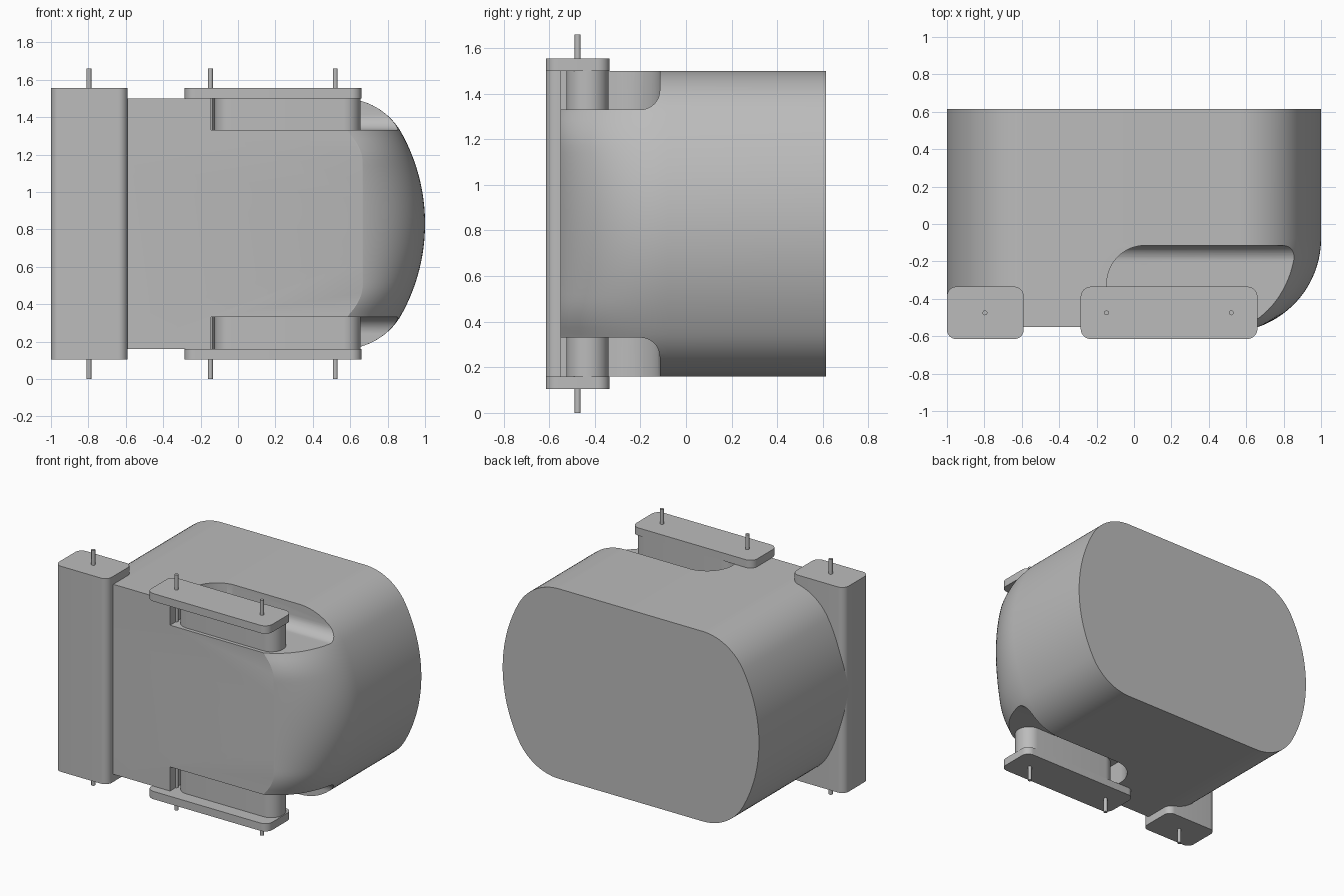
import bpy, bmesh, math
from mathutils import Vector

if "Cube" in bpy.data.objects:
    bpy.data.objects.remove(bpy.data.objects["Cube"])

MID = 0.83        # height of the mirror plane
HALF = 0.67       # half height of the housing
FRONT, BACK = -0.55, 0.615

grey = bpy.data.materials.new("plain grey")
grey.use_nodes = True
grey.diffuse_color = (0.5, 0.5, 0.5, 1)
grey.node_tree.nodes["Principled BSDF"].inputs["Base Color"].default_value = (0.5, 0.5, 0.5, 1)


def finish(name, bm, smooth=True):
    bmesh.ops.recalc_face_normals(bm, faces=bm.faces)
    mesh = bpy.data.meshes.new(name)
    bm.to_mesh(mesh)
    bm.free()
    mesh.materials.append(grey)
    obj = bpy.data.objects.new(name, mesh)
    bpy.context.collection.objects.link(obj)
    if smooth:
        shade(obj)
    return obj


def shade(obj):
    bpy.ops.object.select_all(action='DESELECT')
    obj.select_set(True)
    bpy.context.view_layer.objects.active = obj
    bpy.ops.object.shade_smooth_by_angle(angle=math.radians(25))


def loft(rings):
    """Skin a list of equal-length closed rings and cap both ends."""
    bm = bmesh.new()
    rows = [[bm.verts.new(p) for p in ring] for ring in rings]
    for a, b in zip(rows, rows[1:]):
        for i in range(len(a)):
            j = (i + 1) % len(a)
            bm.faces.new((a[i], a[j], b[j], b[i]))
    bm.faces.new(rows[0])
    bm.faces.new(rows[-1])
    return bm


def arc(cx, cy, r, start, end, steps):
    angles = [math.radians(start + (end - start) * i / steps) for i in range(steps + 1)]
    return [(cx + r * math.cos(a), cy + r * math.sin(a)) for a in angles]


def rounded_block(name, x0, x1, y0, y1, z0, z1, r):
    plan = []
    for k, (cx, cy) in enumerate([(x1 - r, y1 - r), (x0 + r, y1 - r), (x0 + r, y0 + r), (x1 - r, y0 + r)]):
        plan += arc(cx, cy, r, 90 * k, 90 * k + 90, 10)
    bm = loft([[(x, y, z) for x, y in plan] for z in (z0, z1)])
    bmesh.ops.remove_doubles(bm, verts=bm.verts, dist=1e-5)
    return finish(name, bm)


def apply_boolean(obj, cutter, operation):
    mod = obj.modifiers.new("cut", 'BOOLEAN')
    mod.object, mod.operation, mod.solver = cutter, operation, 'EXACT'
    bpy.context.view_layer.objects.active = obj
    bpy.ops.object.modifier_apply(modifier=mod.name)
    bpy.data.objects.remove(cutter)


# Housing profile: wide side arcs blended into flat top and bottom
R_CORNER = 0.36
corner_z = HALF - R_CORNER
corner_x = math.sqrt((1 - R_CORNER) ** 2 - corner_z ** 2)
tangent = math.degrees(math.atan2(corner_z, corner_x))
right = arc(corner_x, -corner_z, R_CORNER, -90, -tangent, 14)
right += arc(0, 0, 1, -tangent, tangent, 32)[1:-1]
right += arc(corner_x, corner_z, R_CORNER, tangent, 90, 14)
profile = right + [(-x, z) for x, z in reversed(right)]


def housing_point(x, z, y):
    """Pull the left (+x) end inwards toward the front along a round curve."""
    if x > 0.5:
        depth = max(0, -0.08 - y)
        full = math.sqrt(0.25 - (FRONT + 0.08) ** 2)
        g = (math.sqrt(0.25 - depth ** 2) - full) / (0.5 - full)
        ramp = min(1, max(0, (abs(z) - 0.33) / 0.17))
        inner = min(x, 0.665 - 0.085 * ramp ** 2)
        x = inner + (x - inner) * g
    return (x, y, z + MID)


levels = [BACK] + [-0.08 - 0.47 * math.sin(math.pi / 2 * i / 20) for i in range(21)]
housing = finish("housing", loft([[housing_point(x, z, y) for x, z in profile] for y in levels]), False)

# Recesses at the top and bottom, round in plan and with a coved back edge
for side in (1, -1):
    section = [(-1, 0.5)] + arc(-0.2, 0.585, 0.085, -90, 0, 12) + [(-0.115, 1), (-1, 1)]
    recess = finish("recess_cutter", loft([[(x, y, MID + side * z) for y, z in section] for x in (-0.145, 1.3)]), False)
    plan = [(-0.145, -1.2)] + arc(0.06, -0.32, 0.205, 180, 90, 16) + [(1.5, -0.115), (1.5, -1.2)]
    # Keep the plan outline just clear of the section's flat walls
    plan = [(x - 0.0005, y + 0.0005) for x, y in plan]
    rounder = finish("recess_plan", loft([[(x, y, MID + side * z) for x, y in plan] for z in (0.3, 1.2)]), False)
    apply_boolean(recess, rounder, 'INTERSECT')
    apply_boolean(housing, recess, 'DIFFERENCE')
shade(housing)

# Clamp plates and the rounded spacers beneath them
for label, side in (("upper", 1), ("lower", -1)):
    z0, z1, z2 = (MID + side * h for h in (0.495, HALF, 0.725))
    rounded_block(label + "_plate", -0.285, 0.66, -0.615, -0.335, min(z1, z2), max(z1, z2), 0.055)
    rounded_block(label + "_spacer", -0.125, 0.655, -0.525, -0.34, min(z0, z1), max(z0, z1), 0.09)

# Tall hinge block on the right side
rounded_block("hinge_block", -1, -0.59, -0.615, -0.335, MID - 0.725, MID + 0.725, 0.05)

# Pins running the full height
for name, x in (("hinge_pin", -0.797), ("inner_pin", -0.147), ("outer_pin", 0.52)):
    plan = arc(x, -0.475, 0.013, 0, 345, 23)
    finish(name, loft([[(px, py, z) for px, py in plan] for z in (0, 2 * MID)]))
